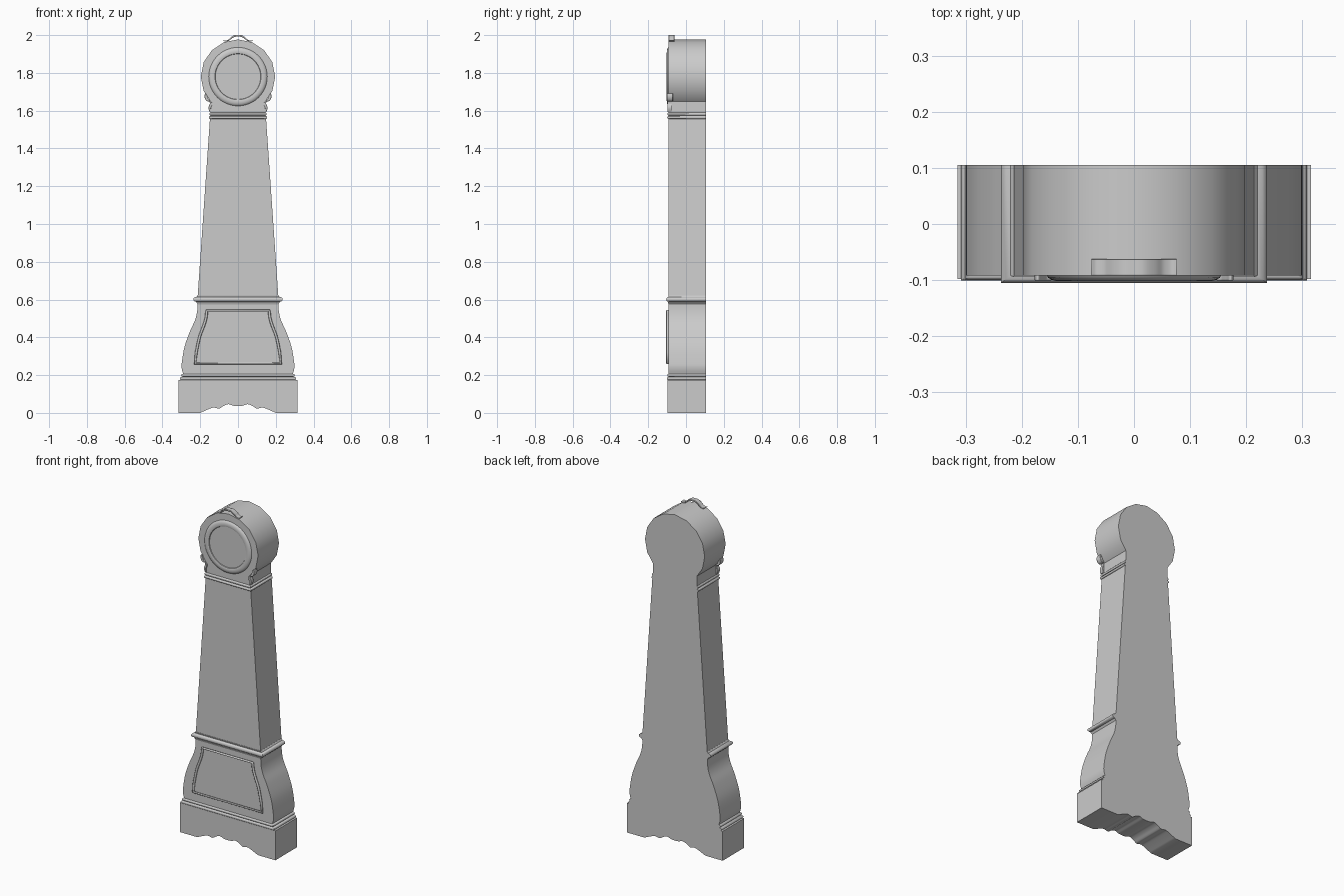
import bpy, bmesh, math
from mathutils import Vector

if "Cube" in bpy.data.objects:
    bpy.data.objects.remove(bpy.data.objects["Cube"])

BACK, FRONT = 0.105, -0.092


def finish(name, bm, smooth=40):
    bmesh.ops.recalc_face_normals(bm, faces=bm.faces[:])
    me = bpy.data.meshes.new(name)
    bm.to_mesh(me)
    bm.free()
    ob = bpy.data.objects.new(name, me)
    bpy.context.collection.objects.link(ob)
    bpy.ops.object.select_all(action='DESELECT')
    ob.select_set(True)
    bpy.context.view_layer.objects.active = ob
    bpy.ops.object.shade_smooth_by_angle(angle=math.radians(smooth))
    return ob


def spline(pts, steps=5):
    """Catmull-Rom curve through 2D points."""
    p = [Vector(q) for q in pts]
    p = [2 * p[0] - p[1]] + p + [2 * p[-1] - p[-2]]
    out = []
    for a, b, c, d in zip(p, p[1:], p[2:], p[3:]):
        for i in range(steps):
            t = i / steps
            out.append(0.5 * (2 * b + (c - a) * t + (2 * a - 5 * b + 4 * c - d) * t**2
                              + (3 * b - a - 3 * c + d) * t**3))
    return out + [p[-2]]


def mirrored(half):
    """Close a right-hand outline with its mirror image."""
    return list(half) + [Vector((-v[0], v[1])) for v in reversed(half)]


def extrude(name, outline, y0=FRONT, y1=BACK):
    bm = bmesh.new()
    rings = [[bm.verts.new((x, y, z)) for x, z in outline] for y in (y0, y1)]
    n = len(outline)
    for i in range(n):
        j = (i + 1) % n
        bm.faces.new((rings[0][i], rings[0][j], rings[1][j], rings[1][i]))
    for r in rings:
        bm.faces.new(r)
    return finish(name, bm)


def moulding(name, sections):
    """Stack of rectangles (z, half width, front overhang), flush at the back."""
    bm = bmesh.new()
    rings = [[bm.verts.new(c) for c in ((-w, FRONT - o, z), (w, FRONT - o, z), (w, BACK, z), (-w, BACK, z))]
             for z, w, o in sections]
    for a, b in zip(rings, rings[1:]):
        for i in range(4):
            j = (i + 1) % 4
            bm.faces.new((a[i], a[j], b[j], b[i]))
    bm.faces.new(rings[0])
    bm.faces.new(rings[-1])
    return finish(name, bm)


def bead(z0, z1, w, out, front):
    """Half-round sections for a moulding."""
    return [(z0 + (z1 - z0) * (1 - math.cos(a)) / 2, w + out * math.sin(a), front * math.sin(a))
            for a in (math.pi * i / 6 for i in range(7))]


def disc(name, profile, sides, zc=1.78):
    """Turned part about the y axis from (radius, y) points, capped at both ends."""
    bm = bmesh.new()
    rings = [[bm.verts.new((r * math.cos(2 * math.pi * i / sides), y, zc + r * math.sin(2 * math.pi * i / sides)))
              for i in range(sides)] for r, y in profile]
    for a, b in zip(rings, rings[1:]):
        for i in range(sides):
            j = (i + 1) % sides
            bm.faces.new((a[i], a[j], b[j], b[i]))
    bm.faces.new(rings[0])
    bm.faces.new(rings[-1])
    return finish(name, bm)


def ribbon(name, path, thick, y0, y1):
    """Carved scroll: a tapered band along a path, with softened edges."""
    p = spline(path, 5)
    left, right = [], []
    for i, v in enumerate(p):
        t = (p[min(i + 1, len(p) - 1)] - p[max(i - 1, 0)]).normalized()
        h = thick * (0.35 + 0.65 * math.sin(math.pi * i / (len(p) - 1))) / 2
        nrm = Vector((-t.y, t.x)) * h
        left.append(v + nrm)
        right.append(v - nrm)
    ob = extrude(name, left + right[::-1], y0, y1)
    m = ob.modifiers.new("soft_edges", 'BEVEL')
    m.width, m.segments, m.limit_method = 0.002, 2, 'ANGLE'
    return ob


# Plinth with scalloped apron
apron = spline([(0, .036), (.025, .038), (.05, .046), (.075, .038), (.10, .023),
                (.13, .028), (.16, .018), (.20, 0)], 4)
extrude("plinth", mirrored(apron + [Vector((.315, 0)), Vector((.315, .175))])[:-1], -0.098)

# Plinth moulding
moulding("plinth_moulding", bead(.173, .191, .297, .011, .009) + bead(.191, .207, .292, .009, .007))

# Swelling lower case
body = spline([(.288, .20), (.298, .235), (.297, .27), (.283, .35), (.255, .43),
               (.228, .49), (.216, .54), (.214, .60)], 5)
extrude("lower_case", mirrored(body))

# Raised bead around the lower panel
side = [(.227, .262)] + spline([(.221, .32), (.204, .40), (.182, .46), (.170, .50), (.165, .541)], 4)
frame = mirrored([Vector(v) for v in side])
cu = bpy.data.curves.new("panel_bead", 'CURVE')
cu.dimensions = '3D'
cu.bevel_depth, cu.bevel_resolution = 0.007, 2
sp = cu.splines.new('POLY')
sp.points.add(len(frame) - 1)
for pt, (x, z) in zip(sp.points, frame):
    pt.co = (x, -0.098, z, 1)
sp.use_cyclic_u = True
bpy.context.collection.objects.link(bpy.data.objects.new("panel_bead", cu))

# Waist moulding
moulding("waist_moulding", [(.575, .213, 0), (.588, .222, .005)] + bead(.588, .614, .220, .017, .013)
         + [(.622, .214, .002)])

# Tapered trunk
extrude("trunk", mirrored([Vector((.214, .61)), Vector((.148, 1.565))]))

# Neck mouldings and neck block
moulding("neck_moulding", bead(1.556, 1.572, .147, .008, .008) + bead(1.574, 1.590, .145, .007, .007))
extrude("neck", mirrored([Vector((.145, 1.58)), Vector((.145, 1.66))]))

# Round head, bezel and dial
disc("head", [(.197, BACK), (.197, FRONT)], 16)
disc("bezel", [(.156, -.090), (.153, -.096), (.142, -.101), (.128, -.102), (.122, -.100), (.120, -.096)], 48)

# Crest scroll on top of the head
half = [(.077, 1.972), (.066, 1.968), (.050, 1.973), (.036, 1.985), (.018, 1.995)]
ribbon("crest", [(-x, z) for x, z in half] + [(0, 1.996)] + half[::-1], .009, -.092, -.062)

# Side scrolls where head meets neck
for s, label in ((-1, "left"), (1, "right")):
    ribbon(label + "_upper_scroll", [(s * x, z) for x, z in
           ((.172, 1.692), (.170, 1.675), (.162, 1.658), (.148, 1.652))], .016, -.101, -.070)
    ribbon(label + "_lower_scroll", [(s * x, z) for x, z in
           ((.148, 1.650), (.143, 1.635), (.150, 1.615), (.147, 1.592))], .014, -.099, -.076)
